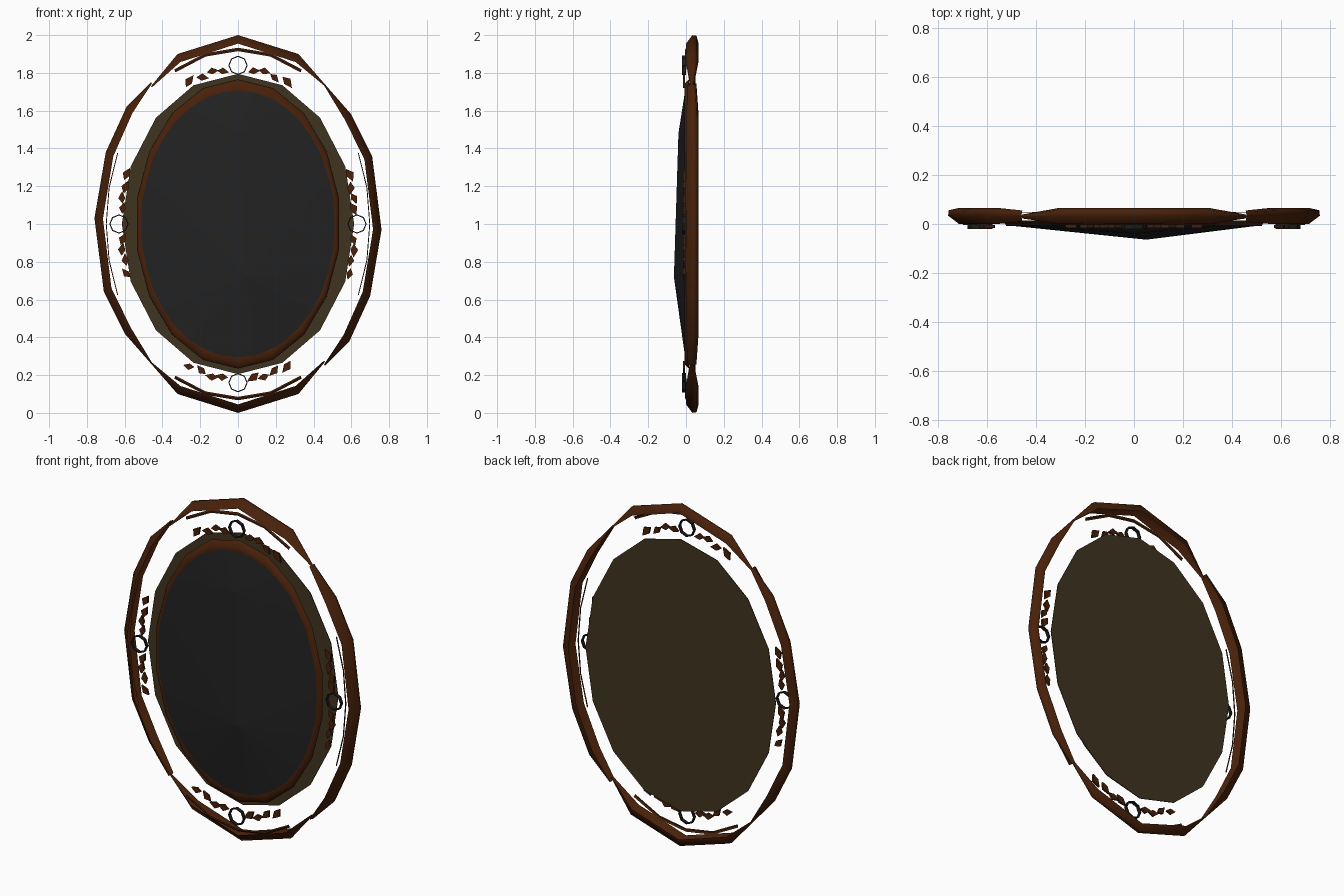
import bpy, bmesh, math, random
from mathutils import Vector

cube = bpy.data.objects.get("Cube")
if cube:
    bpy.data.objects.remove(cube, do_unlink=True)
random.seed(4)


def material(name, r, g, b):
    m = bpy.data.materials.new(name)
    m.use_nodes = True
    m.diffuse_color = (r, g, b, 1)
    m.node_tree.nodes["Principled BSDF"].inputs["Base Color"].default_value = (r, g, b, 1)
    return m


BROWN = material("brown wood", 0.065, 0.015, 0.003)
OLIVE = material("olive backing", 0.05, 0.034, 0.014)
GLASS = material("dark glass", 0.016, 0.016, 0.016)
DARK = material("dark trim", 0.012, 0.012, 0.011)


def finish(name, bm, mat, smooth=False):
    me = bpy.data.meshes.new(name)
    bm.to_mesh(me)
    bm.free()
    me.materials.append(mat)
    ob = bpy.data.objects.new(name, me)
    bpy.context.collection.objects.link(ob)
    if smooth:
        me.shade_smooth()
    return ob


def oval(rx, rz, y, n=16, turn=0.0):
    """Points of an upright oval around the middle of the model."""
    angles = [2 * math.pi * i / n + turn for i in range(n)]
    return [Vector((rx * math.sin(a), y, 1 + rz * math.cos(a))) for a in angles]


def strip(name, rows, mat, closed=True, smooth=False):
    """Skin a list of equally long point rows."""
    bm = bmesh.new()
    vs = [[bm.verts.new(p) for p in row] for row in rows]
    n = len(rows[0])
    for a, b in zip(vs, vs[1:]):
        for i in range(n if closed else n - 1):
            j = (i + 1) % n
            bm.faces.new((a[i], b[i], b[j], a[j]))
    return finish(name, bm, mat, smooth)


# Outer rim: four crescents, the lower and right ones turned half round
def crescent(name, outline, width, tip_y):
    for label, s in (("a", 1), ("b", -1)):
        rows = [[], [], [], []]
        last = len(outline) - 1
        for i, (x, z) in enumerate(outline):
            p = Vector((s * x, 0, s * (z - 1)))
            end = i in (0, last)
            k = 1 - (0.008 if end else width) / p.length
            for row, f, y in zip(rows, (k, 1, 0.996, k), (0.0, 0.034, 0.056, 0.066)):
                y = 0.03 + (y - 0.03) * (tip_y if end else 1)
                row.append(Vector((p.x * f, y, 1 + p.z * f)))
        strip(name + "_" + label, rows[::-1], BROWN, closed=False, smooth=True)


crescent("end_rim", [(-0.46, 1.73), (-0.32, 1.9), (0, 2), (0.32, 1.9), (0.46, 1.74)],
         0.045, 0.25)
crescent("side_rim", [(-0.46, 1.75), (-0.59, 1.62), (-0.7, 1.38), (-0.76, 1.03),
                      (-0.71, 0.64), (-0.6, 0.42), (-0.46, 0.26)], 0.045, 0.7)

# Thin beads running inside the rim at the top, bottom and sides
for i in range(4):
    mid = i * math.pi / 2
    span, w = (0.5, 0.009) if i % 2 == 0 else (0.42, 0.003)
    rows = []
    for k, y in ((0.924 + w, 0.002), (0.924, -0.004), (0.924 - w, -0.003)):
        rows.append([Vector((0.755 * k * math.sin(a), y, 1 + k * math.cos(a)))
                     for a in (mid + span * (j / 2 - 1) for j in range(5))])
    strip(f"bead_{i + 1}", rows, BROWN, closed=False)


def plate(name, outline, y0, y1, mat, hole=None):
    """Flat plate cut to an outline, from depth y0 to y1, with an optional hole."""
    bm = bmesh.new()
    loops = [[bm.verts.new((x, y, z)) for x, z in line]
             for line in (outline, hole) if line for y in (y0, y1)]
    n = len(outline)
    if hole:
        pairs = [(0, 1), (1, 3), (3, 2), (2, 0)]
    else:
        pairs = [(0, 1)]
        bm.faces.new(loops[0])
        bm.faces.new(loops[1])
    for a, b in pairs:
        for i in range(n):
            j = (i + 1) % n
            bm.faces.new((loops[a][i], loops[a][j], loops[b][j], loops[b][i]))
    bmesh.ops.recalc_face_normals(bm, faces=bm.faces)
    return finish(name, bm, mat)


# Backing board, set well behind the glass
plate("backing_board", [(p.x, p.z) for p in oval(0.615, 0.795, 0)], 0.046, 0.05, OLIVE)

# Inner wooden moulding around the glass
strip("inner_moulding", [oval(0.543, 0.765, 0.015, 18), oval(0.53, 0.742, -0.009, 18),
                         oval(0.512, 0.7, -0.004, 18)], BROWN, smooth=True)

# Domed glass: a shallow faceted shell, open at the back
bm = bmesh.new()
for p in oval(0.522, 0.715, -0.005, 18, math.pi / 18):
    bm.verts.new(p)
bm.verts.new((0.05, -0.064, 0.72))
bm.verts.new((0, -0.04, 1.48))
bmesh.ops.convex_hull(bm, input=bm.verts)
rear = [f for f in bm.faces if all(abs(v.co.y + 0.005) < 0.001 for v in f.verts)]
bmesh.ops.delete(bm, geom=rear, context="FACES")
finish("mirror_glass", bm, GLASS)


# Openwork ornaments: a ring-shaped flower with pointed leaves on both sides
def polygon(cx, cz, r, n):
    return [(cx + r * math.sin(2 * math.pi * i / n), cz + r * math.cos(2 * math.pi * i / n))
            for i in range(n)]


for i, side in enumerate(("top", "left", "bottom", "right")):
    mid = i * math.pi / 2
    rx, rz = 0.63, 0.84
    cx, cz = rx * math.sin(mid), 1 + rz * math.cos(mid)
    plate(side + "_flower", polygon(cx, cz, 0.051, 8), -0.02, 0.0, DARK,
          polygon(cx, cz, 0.045, 8))
    along = rx if i % 2 == 0 else rz
    for s in (-1, 1):
        for k, d in enumerate((0.085, 0.14, 0.2, 0.27)):
            t = mid + s * d / along
            r = 0.97 if k % 2 == 0 else 0.985
            c = Vector((rx * r * math.sin(t), 1 + rz * r * math.cos(t)))
            way = Vector((rx * math.cos(t), -rz * math.sin(t))).normalized()
            tilt = Vector((-way.y, way.x)) * random.uniform(-0.6, 0.6)
            way = (way + tilt).normalized()
            out = Vector((-way.y, way.x))
            size = random.uniform(0.034, 0.044)
            pts = [c + way * size, c + out * size * 0.6,
                   c - way * size * 0.8, c - out * size * 0.4]
            plate(f"{side}_leaf_{k + 1}_{'a' if s < 0 else 'b'}", pts, -0.016, -0.004, BROWN)
